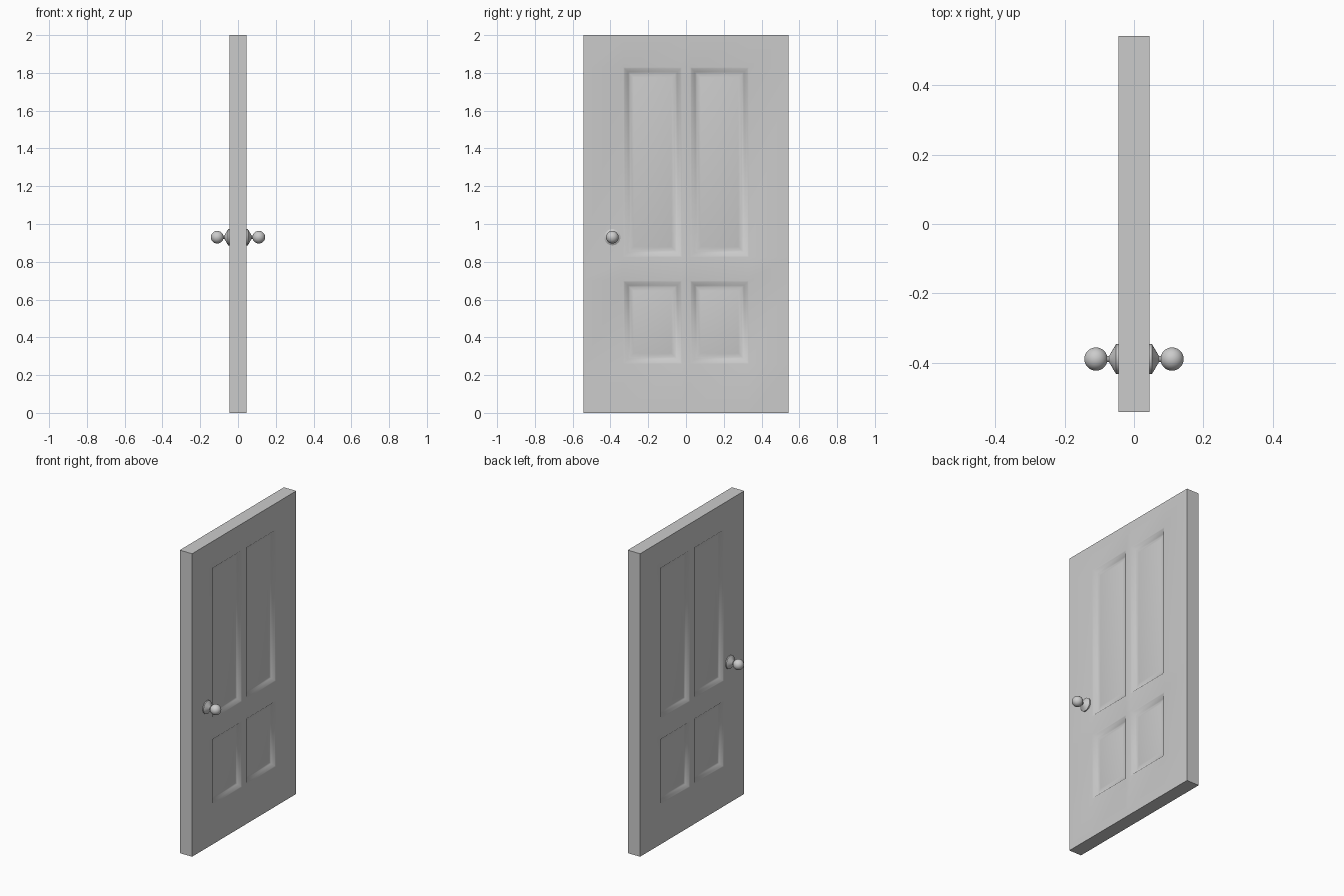
import bpy, bmesh, math

if "Cube" in bpy.data.objects:
    bpy.data.objects.remove(bpy.data.objects["Cube"])

W, T, H = 0.543, 0.045, 2.0
YS = [-W, -0.332, -0.022, 0.022, 0.332, W]
ZS = [0, 0.26, 0.70, 0.825, 1.83, H]
# moulding profile: (inset from panel edge, depth)
PROFILE = [(0, 0), (0.008, 0.003), (0.026, 0.019), (0.036, 0.022), (0.055, 0.018)]


def finish(bm, name):
    bmesh.ops.remove_doubles(bm, verts=bm.verts, dist=1e-5)
    bmesh.ops.recalc_face_normals(bm, faces=bm.faces)
    me = bpy.data.meshes.new(name)
    bm.to_mesh(me)
    bm.free()
    ob = bpy.data.objects.new(name, me)
    bpy.context.collection.objects.link(ob)
    bpy.context.view_layer.objects.active = ob
    bpy.ops.object.select_all(action='DESELECT')
    ob.select_set(True)
    bpy.ops.object.shade_smooth_by_angle(angle=math.radians(35))
    return ob


def ring(bm, s, y0, y1, z0, z1, inset, depth):
    x = s * (T - depth)
    return [bm.verts.new((x, y, z)) for y, z in
            ((y0 + inset, z0 + inset), (y1 - inset, z0 + inset),
             (y1 - inset, z1 - inset), (y0 + inset, z1 - inset))]


# door slab: both faces with four moulded panels each
bm = bmesh.new()
for s in (-1, 1):
    for i in range(5):
        for j in range(5):
            cell = (YS[i], YS[i + 1], ZS[j], ZS[j + 1])
            if i in (1, 3) and j in (1, 3):
                rings = [ring(bm, s, *cell, *p) for p in PROFILE]
                for a, b in zip(rings, rings[1:]):
                    for k in range(4):
                        n = (k + 1) % 4
                        bm.faces.new((a[k], a[n], b[n], b[k]))
                bm.faces.new(rings[-1])
            else:
                bm.faces.new(ring(bm, s, *cell, 0, 0))
bmesh.ops.remove_doubles(bm, verts=bm.verts, dist=1e-5)
# slab edges
rim = [e for e in bm.edges if e.is_boundary]
bmesh.ops.bridge_loops(bm, edges=rim)
finish(bm, "door_slab")


# turned knobs: rosette, neck and ball
def knob(s, name):
    bx, r = 0.110, 0.0335
    prof = [(0.04, 0), (0.04, 0.043), (0.052, 0.043), (0.069, 0.014), (0.072, 0.009)]
    a0 = math.asin(0.009 / r)
    for k in range(17):
        a = a0 + (math.pi - a0) * k / 16
        prof.append((bx - r * math.cos(a), r * math.sin(a)))
    b = bmesh.new()
    vs = [b.verts.new((s * x, -0.39, 0.93 + rr)) for x, rr in prof]
    es = [b.edges.new(p) for p in zip(vs, vs[1:])]
    bmesh.ops.spin(b, geom=vs + es, cent=(0, -0.39, 0.93), axis=(1, 0, 0),
                   angle=2 * math.pi, steps=32, use_duplicate=False)
    finish(b, name)


knob(1, "knob_right")
knob(-1, "knob_left")
